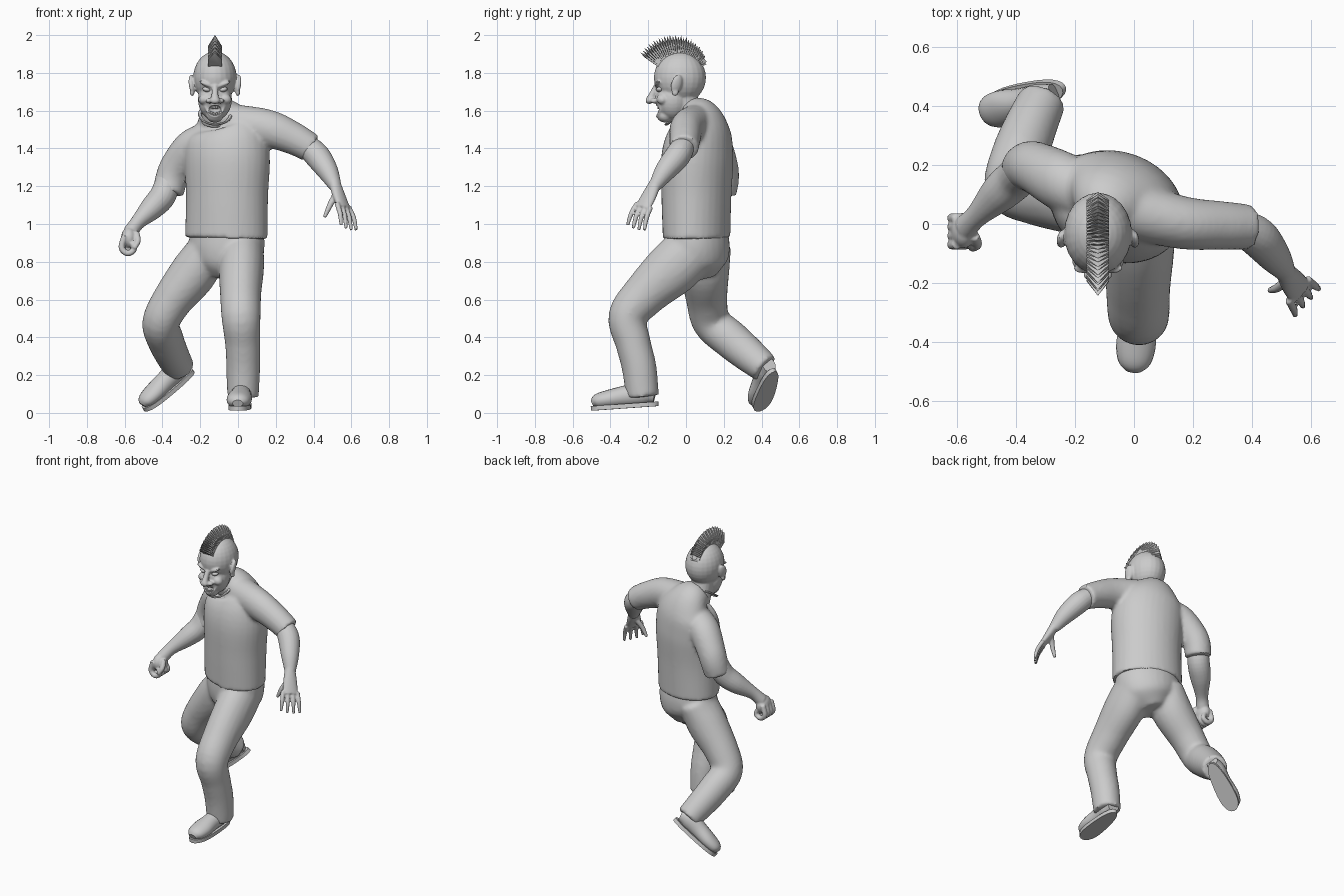
import bpy, bmesh, math
from math import sin, cos, pi, radians
from mathutils import Vector, Matrix, Euler

if "Cube" in bpy.data.objects:
    bpy.data.objects.remove(bpy.data.objects["Cube"])

grey = bpy.data.materials.new("plain grey")
grey.use_nodes = True
tone = (0.6, 0.6, 0.6, 1)
grey.diffuse_color = tone
grey.node_tree.nodes["Principled BSDF"].inputs["Base Color"].default_value = tone


def loft(bm, rows, hint=(1, 0, 0), sides=20, steps=5):
    """Smooth tube through rows of (x, y, z, half width along hint, half depth)."""
    rows = [Vector(r) for r in rows]
    pad = [rows[0] * 2 - rows[1]] + rows + [rows[-1] * 2 - rows[-2]]
    path = []
    for p, q, r, s in zip(pad, pad[1:], pad[2:], pad[3:]):
        for k in range(steps):
            t = k / steps
            path.append((q * 2 + (r - p) * t + (p * 2 - q * 5 + r * 4 - s) * t * t
                         + (q * 3 - p - r * 3 + s) * t ** 3) / 2)
    path.append(rows[-1])
    rings = []
    for i, row in enumerate(path):
        a, b = path[max(i - 1, 0)], path[min(i + 1, len(path) - 1)]
        along = Vector(b[:3]) - Vector(a[:3])
        along.normalize()
        side = Vector(hint)
        side = (side - along * side.dot(along)).normalized()
        up = along.cross(side)
        rings.append([bm.verts.new(Vector(row[:3]) + side * row[3] * cos(2 * pi * k / sides)
                                   + up * row[4] * sin(2 * pi * k / sides))
                      for k in range(sides)])
    for a, b in zip(rings, rings[1:]):
        for k in range(sides):
            n = (k + 1) % sides
            bm.faces.new((a[k], a[n], b[n], b[k]))
    bm.faces.new(rings[0][::-1])
    bm.faces.new(rings[-1])


def ball(bm, loc, scale, tilt=(0, 0, 0)):
    turn = Euler([radians(a) for a in tilt])
    bmesh.ops.create_uvsphere(bm, u_segments=24, v_segments=16, radius=1,
                              matrix=Matrix.LocRotScale(Vector(loc), turn, Vector(scale)))


def finish(name, bm, voxel=0, relax=0, cutter=None, angle=40):
    """Turn the bmesh into an object, fusing overlapping pieces when voxel is set."""
    bmesh.ops.recalc_face_normals(bm, faces=bm.faces)
    mesh = bpy.data.meshes.new(name)
    bm.to_mesh(mesh)
    bm.free()
    mesh.materials.append(grey)
    obj = bpy.data.objects.new(name, mesh)
    bpy.context.collection.objects.link(obj)
    bpy.ops.object.select_all(action='DESELECT')
    obj.select_set(True)
    bpy.context.view_layer.objects.active = obj
    if voxel:
        mod = obj.modifiers.new("fuse", 'REMESH')
        mod.mode, mod.voxel_size = 'VOXEL', voxel
    if relax:
        mod = obj.modifiers.new("relax", 'SMOOTH')
        mod.factor, mod.iterations = 0.5, relax
    if cutter:
        mod = obj.modifiers.new("opening", 'BOOLEAN')
        mod.operation, mod.object = 'DIFFERENCE', cutter
    bpy.ops.object.convert(target='MESH')
    bpy.ops.object.shade_smooth_by_angle(angle=radians(angle))
    return obj


TURN = (0.94, -0.34, 0)      # the body is twisted, right shoulder back
MID = -0.122                 # centre line of the head

# Shirt: torso and two short sleeves
bm = bmesh.new()
loft(bm, [(-.062, .056, .925, .224, .172), (-.058, .055, 1.15, .222, .18), (-.058, .06, 1.35, .232, .185),
          (-.068, .075, 1.48, .215, .16), (-.09, .065, 1.56, .14, .118), (-.12, .01, 1.605, .08, .075)], TURN, 32)
loft(bm, [(-.02, .05, 1.535, .1, .1), (.16, .005, 1.505, .09, .1),
          (.29, -.005, 1.455, .083, .087), (.39, -.01, 1.4, .077, .077)], (0, 1, 0))
loft(bm, [(-.16, .1, 1.45, .09, .09), (-.245, .145, 1.405, .1, .095),
          (-.32, .185, 1.31, .09, .09), (-.352, .195, 1.24, .086, .086), (-.37, .185, 1.165, .083, .083)], (0, 1, 0))
finish("shirt", bm, .012, 5)

# Collar band
bm = bmesh.new()
loft(bm, [(-.12 + .082 * cos(a), -.02 + .084 * sin(a), 1.582 + .055 * sin(a), .006, .01)
          for a in (k * pi / 8 for k in range(17))], (0, 0, 1), 8, 2)
finish("collar", bm)

# Trousers: seat and two legs, left leg forward, right leg trailing
bm = bmesh.new()
loft(bm, [(-.06, .055, .97, .2, .16), (-.06, .06, .87, .203, .168), (-.075, .065, .79, .17, .152),
          (-.09, .075, .72, .08, .09)], TURN, 28)
loft(bm, [(.022, .05, .88, .115, .14), (.018, -.07, .765, .12, .145), (.014, -.21, .635, .11, .12),
          (.016, -.308, .51, .104, .104), (.025, -.28, .37, .094, .094), (.028, -.248, .24, .09, .092),
          (.026, -.23, .085, .084, .088)])
loft(bm, [(-.16, .1, .88, .1, .14), (-.23, .1, .75, .125, .13), (-.345, .11, .6, .108, .11),
          (-.408, .135, .48, .099, .102), (-.385, .235, .39, .097, .102), (-.35, .33, .31, .09, .094),
          (-.31, .42, .235, .082, .08)])
finish("trousers", bm, .012, 8)


# Shoes: rounded upper on a flat sole
def shoe(name, heel, toe_dir, up_dir, size):
    u = Vector(toe_dir).normalized()
    w = Vector(up_dir)
    w = (w - u * w.dot(u)).normalized()
    frame = Matrix((u, w.cross(u), w)).transposed().to_4x4()
    place = Matrix.Translation(heel) @ frame @ Matrix.Scale(size, 4)
    bm = bmesh.new()
    loft(bm, [(.01, 0, .06, .038, .042), (.07, 0, .075, .054, .064), (.16, 0, .065, .056, .057),
              (.25, 0, .055, .067, .05), (.315, 0, .048, .056, .04), (.345, 0, .038, .028, .02)], (0, 1, 0))
    bm.transform(place)
    finish(name + "_upper", bm)
    bm = bmesh.new()
    turns = [2 * pi * k / 28 for k in range(28)]
    base = bm.faces.new([bm.verts.new((.175 + .18 * cos(a),
                                       .065 * sin(a) * (1 + .18 * cos(a) + .12 * cos(2 * a)), 0))
                         for a in turns])
    top = bmesh.ops.extrude_face_region(bm, geom=[base])["geom"]
    bmesh.ops.translate(bm, vec=(0, 0, .024), verts=[v for v in top if isinstance(v, bmesh.types.BMVert)])
    bm.transform(place)
    finish(name + "_sole", bm)


shoe("left_shoe", (.03, -.15, .036), (-.09, -1, -.07), (0, 0, 1), 1)
shoe("right_shoe", (-.235, .465, .215), (-.225, -.065, -.18), (-.5, -.4, .75), .96)

# Left arm with an open hand
bm = bmesh.new()
loft(bm, [(.36, -.01, 1.42, .06, .06), (.42, -.045, 1.36, .068, .068), (.475, -.11, 1.28, .056, .056),
          (.515, -.165, 1.2, .034, .034)], (0, 1, 0))
spread = Vector((.045, .05, -.015))
loft(bm, [(.51, -.16, 1.22, .033, .03), (.535, -.195, 1.15, .045, .026), (.562, -.23, 1.085, .05, .018)], spread)
for k in range(4):
    t = k / 1.5 - 1
    root = Vector((.555, -.222, 1.1)) + spread * t * .7
    tip = Vector((.586, -.265, .968 + .012 * abs(t))) + spread * t * .9
    knee = (root + tip) / 2 + Vector((.006, -.006, .004))
    loft(bm, [(*root, .014, .014), (*knee, .0135, .0135), (*tip, .009, .009)], spread, 10)
loft(bm, [(.52, -.185, 1.16, .016, .018), (.487, -.215, 1.1, .016, .016), (.458, -.225, 1.035, .01, .01)], (0, 1, 0), 10)
finish("left_arm", bm, .006, 3)

# Right arm with a closed fist
bm = bmesh.new()
loft(bm, [(-.367, .185, 1.24, .065, .065), (-.398, .155, 1.15, .07, .07), (-.455, .105, 1.085, .066, .063),
          (-.53, .03, 1.01, .04, .04), (-.57, -.01, .955, .042, .04)], (0, 1, 0))
ball(bm, (-.577, -.022, .925), (.042, .06, .058))
for k in range(4):
    y = k * .03 - .07
    loft(bm, [(-.6, y, .94, .017, .017), (-.616, y, .875, .017, .017), (-.585, y, .845, .017, .017),
              (-.55, y, .865, .016, .016), (-.562, y, .9, .013, .013)], (0, 1, 0), 10)
loft(bm, [(-.54, -.04, .955, .018, .018), (-.53, -.07, .91, .016, .016),
          (-.55, -.085, .87, .012, .012)], (1, 0, 0), 10)
finish("right_arm", bm, .006, 3)

# Mouth cutter
bm = bmesh.new()
ball(bm, (MID, -.165, 1.602), (.044, .034, .028))
cutter = finish("mouth_cutter", bm)
cutter.hide_render = True

# Head: skull, jaw, face features, ears and neck fused together
bm = bmesh.new()
ball(bm, (MID, -.032, 1.775), (.115, .138, .138))
ball(bm, (MID, -.07, 1.66), (.09, .09, .112))
ball(bm, (MID, -.11, 1.575), (.046, .045, .038))
loft(bm, [(-.12, .04, 1.54, .075, .075), (-.122, .005, 1.62, .07, .072), (MID, -.02, 1.7, .075, .075)])
loft(bm, [(MID, -.155, 1.73, .016, .016), (MID, -.178, 1.685, .018, .018), (MID, -.194, 1.655, .024, .02)])
ball(bm, (MID, -.194, 1.653), (.027, .02, .018))
for s in (-1, 1):
    ball(bm, (MID + s * .03, -.17, 1.652), (.019, .02, .014))
    ball(bm, (MID + s * .055, -.124, 1.662), (.034, .032, .028), (0, s * 25, 0))
    ball(bm, (MID + s * .045, -.15, 1.74), (.042, .018, .011), (0, -s * 22, 0))
    ball(bm, (MID + s * .121, -.05, 1.74), (.016, .03, .052), (-12, s * 10, s * 18))
    ball(bm, (MID + s * .121, -.058, 1.695), (.012, .018, .018))
loft(bm, [(MID + .048 * cos(a), -.152 + .02 * cos(a) ** 2, 1.6 + .03 * sin(a) + .022 * cos(a) ** 2, .008, .008)
          for a in (k * pi / 8 for k in range(17))], (0, 1, 0), 8, 2)
finish("head", bm, .006, 3, cutter)
bpy.data.objects.remove(cutter)

# Eyes and teeth
bm = bmesh.new()
for s in (-1, 1):
    ball(bm, (MID + s * .044, -.139, 1.712), (.022, .019, .013), (0, -s * 12, 0))
finish("eyes", bm)
bm = bmesh.new()
for k in range(-3, 4):
    for z, drop in ((1.617, .001), (1.582, .0014)):
        ball(bm, (MID + k * .01, -.146 + .001 * k * k, z + drop * k * k), (.0055, .006, .009))
finish("teeth", bm)

# Crest of hair: a fan of pointed blades over the skull
bm = bmesh.new()
BLADES = 32
for i in range(BLADES):
    t = i / (BLADES - 1)
    lean = radians(53 - 112 * t)
    reach = .248 - .07 * t ** 3 - .006 * (i % 2)

    def at(x, r, swing):
        return bm.verts.new((MID + x, -.045 - r * sin(lean + swing), 1.76 + r * cos(lean + swing)))

    tip = at(0, reach, 0)
    low, mid = .12, .12 + (reach - .12) * .5
    faces = [[at(-.036, low, d), at(.036, low, d), at(.038, mid, d * .7), at(0, mid + .03, d),
              at(-.038, mid, d * .7)] for d in (.034, -.034)]
    for f in faces:
        bm.faces.new((f[0], f[1], f[2], f[3], f[4]))
        bm.faces.new((f[2], tip, f[3]))
        bm.faces.new((f[3], tip, f[4]))
    a, b = faces
    for j, k in ((0, 1), (1, 2), (4, 0)):
        bm.faces.new((a[j], b[j], b[k], a[k]))
    bm.faces.new((a[2], b[2], tip))
    bm.faces.new((b[4], a[4], tip))
finish("hair_crest", bm, angle=20)
